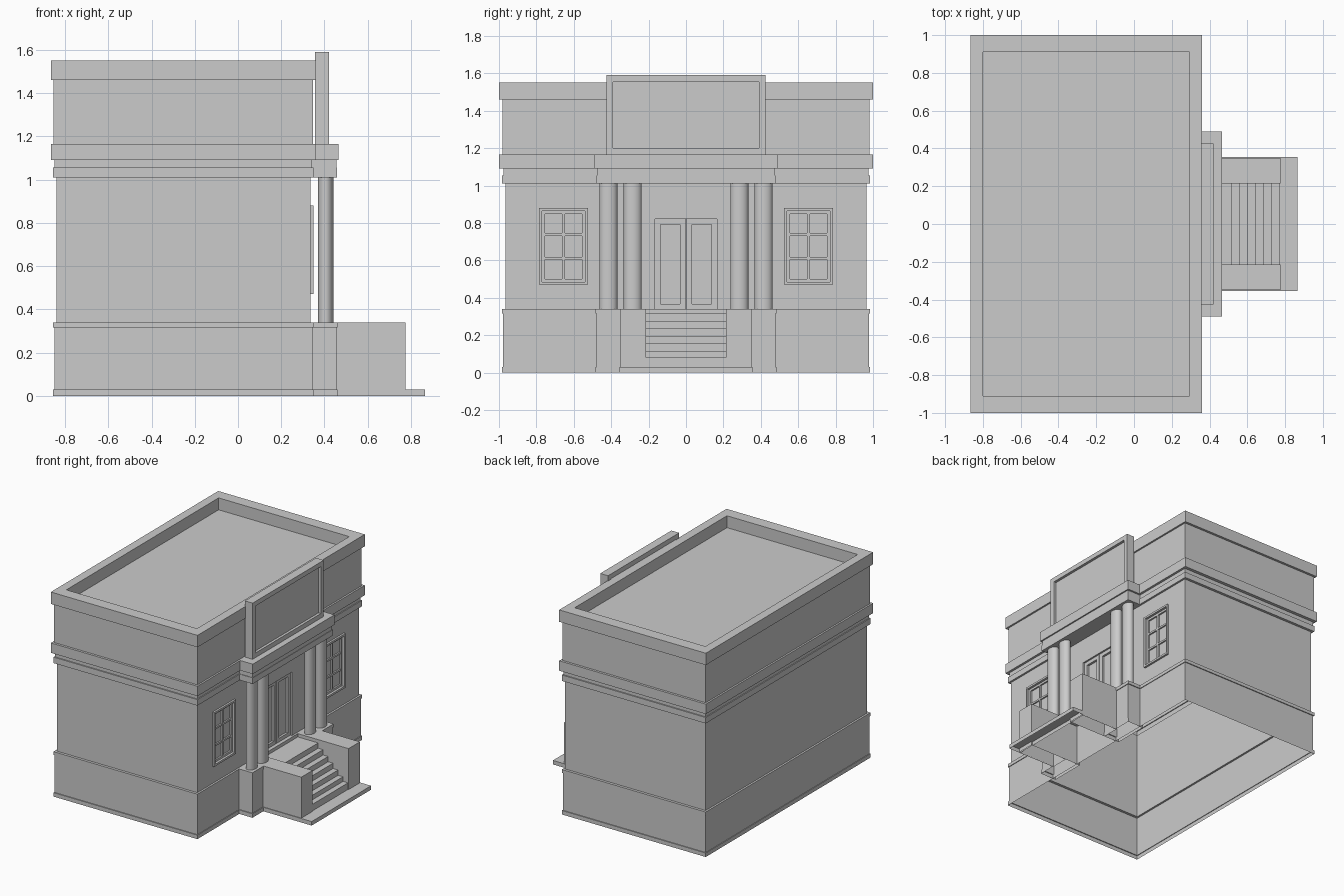
import bpy, bmesh
from mathutils import Vector

if "Cube" in bpy.data.objects:
    bpy.data.objects.remove(bpy.data.objects["Cube"])

XS = 0.74  # mouldings are shallower along x than along y


def finish(name, bm, normals=True):
    if normals:
        bmesh.ops.recalc_face_normals(bm, faces=bm.faces)
    me = bpy.data.meshes.new(name)
    bm.to_mesh(me)
    bm.free()
    ob = bpy.data.objects.new(name, me)
    bpy.context.collection.objects.link(ob)
    return ob


def loft(name, rect, profile, sides=4, cap_top=True, cap_bottom=False, cut=None):
    """Stack rectangles offset from rect (x0, x1, y0, y1) by (offset, z) steps."""
    x0, x1, y0, y1 = rect
    bm = bmesh.new()
    rings = []
    for o, z in profile:
        a, b, c, d = x0 - o * XS, x1 + o * XS, y0 - o, y1 + o
        rings.append([bm.verts.new(p) for p in
                      ((a, c, z), (b, c, z), (b, d, z), (a, d, z))])
    for r, s in zip(rings, rings[1:]):
        for i in range(4):
            j = (i + 1) % 4
            bm.faces.new((r[i], r[j], s[j], s[i]))
    if cap_top:
        bm.faces.new(rings[-1])
    if cap_bottom:
        bm.faces.new(rings[0][::-1])
    bmesh.ops.recalc_face_normals(bm, faces=bm.faces)
    if cut:
        cut(bm)
    return finish(name, bm, normals=False)


def box(name, x0, x1, y0, y1, z0, z1, bottom=True):
    return loft(name, (x0, x1, y0, y1), [(0, z0), (0, z1)], cap_bottom=bottom)


def frame(name, x0, x1, y0, y1, z0, z1, w):
    """Rectangular ring facing x with rim width w."""
    bm = bmesh.new()
    ring = []
    for x, d in ((x0, 0), (x1, 0), (x1, w), (x0, w)):
        ring.append([bm.verts.new(p) for p in
                     ((x, y0 + d, z0 + d), (x, y1 - d, z0 + d),
                      (x, y1 - d, z1 - d), (x, y0 + d, z1 - d))])
    for k in range(4):
        r, s = ring[k], ring[(k + 1) % 4]
        for i in range(4):
            j = (i + 1) % 4
            bm.faces.new((r[i], r[j], s[j], s[i]))
    return finish(name, bm)


# Openings in the facade: y0, y1, z0, z1, depth
openings = [(-0.165, 0.165, 0.34, 0.82, 0.03),
            (0.54, 0.77, 0.485, 0.865, 0.015),
            (-0.77, -0.54, 0.485, 0.865, 0.015)]


def cut_openings(bm):
    def on_wall(f):
        c = f.calc_center_median()
        return f.normal.x > 0.9 and abs(c.x - 0.335) < 1e-4 and 0.34 < c.z < 1.01
    planes = [((0, y, 0), (0, 1, 0)) for o in openings for y in o[:2]]
    planes += [((0, 0, z), (0, 0, 1)) for z in (0.485, 0.82, 0.865)]
    for co, no in planes:
        fs = [f for f in bm.faces if on_wall(f)]
        geom = fs + list({e for f in fs for e in f.edges}) + list({v for f in fs for v in f.verts})
        bmesh.ops.bisect_plane(bm, geom=geom, plane_co=co, plane_no=no, dist=1e-5)
        bm.normal_update()
    for y0, y1, z0, z1, depth in openings:
        fs = []
        for f in bm.faces:
            c = f.calc_center_median()
            if on_wall(f) and y0 < c.y < y1 and z0 < c.z < z1:
                fs.append(f)
        res = bmesh.ops.extrude_face_region(bm, geom=fs)
        vs = [g for g in res["geom"] if isinstance(g, bmesh.types.BMVert)]
        bmesh.ops.translate(bm, verts=vs, vec=Vector((-depth, 0, 0)))
        bmesh.ops.delete(bm, geom=[f for f in fs if f.is_valid], context="FACES")


# Main building shell, open underneath, with sunken roof
loft("building_shell", (-0.84, 0.335, -0.965, 0.965),
     [(0.02, 0), (0.02, 0.03), (0.013, 0.03), (0.013, 0.315), (0.02, 0.315),
      (0.02, 0.34), (0, 0.34), (0, 1.01), (0.02, 1.01), (0.02, 1.055),
      (0.011, 1.055), (0.011, 1.09), (0.035, 1.09), (0.035, 1.165),
      (0.017, 1.165), (0.017, 1.46), (0.035, 1.46), (0.035, 1.55),
      (-0.055, 1.55), (-0.055, 1.46)], cut=cut_openings)

# Portico entablature
loft("portico_entablature", (0.30, 0.448, -0.465, 0.465),
     [(0.014, 1.01), (0.014, 1.055), (0.01, 1.055), (0.01, 1.09),
      (0.024, 1.09), (0.024, 1.165)], cap_bottom=True)

# Sign panel with recessed blank face
frame("sign_frame", 0.355, 0.42, -0.425, 0.425, 1.165, 1.59, 0.035)
box("sign_panel", 0.36, 0.40, -0.39, 0.39, 1.20, 1.555)

for s, side in ((1, "left"), (-1, "right")):
    def span(a, b):
        return (a, b) if s > 0 else (-b, -a)

    # Pedestal and stair cheek wall
    loft(side + "_pedestal", (0.33, 0.455, *span(0.222, 0.478)),
         [(0.007, 0), (0.007, 0.03), (0, 0.03), (0, 0.315), (0.007, 0.315), (0.007, 0.34)])
    box(side + "_cheek_wall", 0.455, 0.775, *span(0.215, 0.35), 0, 0.34, bottom=False)

    # Paired columns
    for n, y in enumerate((0.285, 0.415)):
        bpy.ops.mesh.primitive_cylinder_add(vertices=32, radius=0.048, depth=0.67,
                                            location=(0.405, s * y, 0.675))
        col = bpy.context.object
        col.name = f"{side}_column_{n + 1}"
        col.scale.x = XS
        bpy.ops.object.shade_smooth_by_angle()

    # Window frame and glazing bars
    y0, y1 = span(0.525, 0.785)
    frame(side + "_window_frame", 0.334, 0.35, y0, y1, 0.47, 0.88, 0.015)
    frame(side + "_window_sash", 0.319, 0.332, *span(0.54, 0.77), 0.485, 0.865, 0.016)
    box(side + "_window_mullion", 0.319, 0.332, *span(0.648, 0.662), 0.50, 0.85)
    for n in (1, 2):
        z = 0.485 + n * 0.38 / 3
        box(f"{side}_window_bar_{n}", 0.319, 0.331, *span(0.555, 0.755), z - 0.007, z + 0.007)

    # Door leaf
    frame(side + "_door_leaf", 0.304, 0.322, *span(0.003, 0.165), 0.34, 0.82, 0.028)

# Steps, extruded from their stair profile
bm = bmesh.new()
path = [(0.335, 0.315)]
zs = [0.315, 0.275, 0.235, 0.195, 0.155, 0.115, 0.08]
for i, z in enumerate(zs):
    x = 0.52 + i * 0.0417
    path += [(x, z), (x, zs[i + 1] if i < 6 else 0.03)]
pairs = [[bm.verts.new((x, y, z)) for y in (-0.215, 0.215)] for x, z in path]
for a, b in zip(pairs, pairs[1:]):
    bm.faces.new((a[0], b[0], b[1], a[1]))
finish("steps", bm)

# Ground slab in front of the steps
box("ground_slab", 0.765, 0.865, -0.355, 0.355, 0, 0.03, bottom=False)
for s, side in ((1, "left"), (-1, "right")):
    y0, y1 = sorted((s * 0.345, s * 0.355))
    box(side + "_slab_edge", 0.46, 0.77, y0, y1, 0, 0.03, bottom=False)
